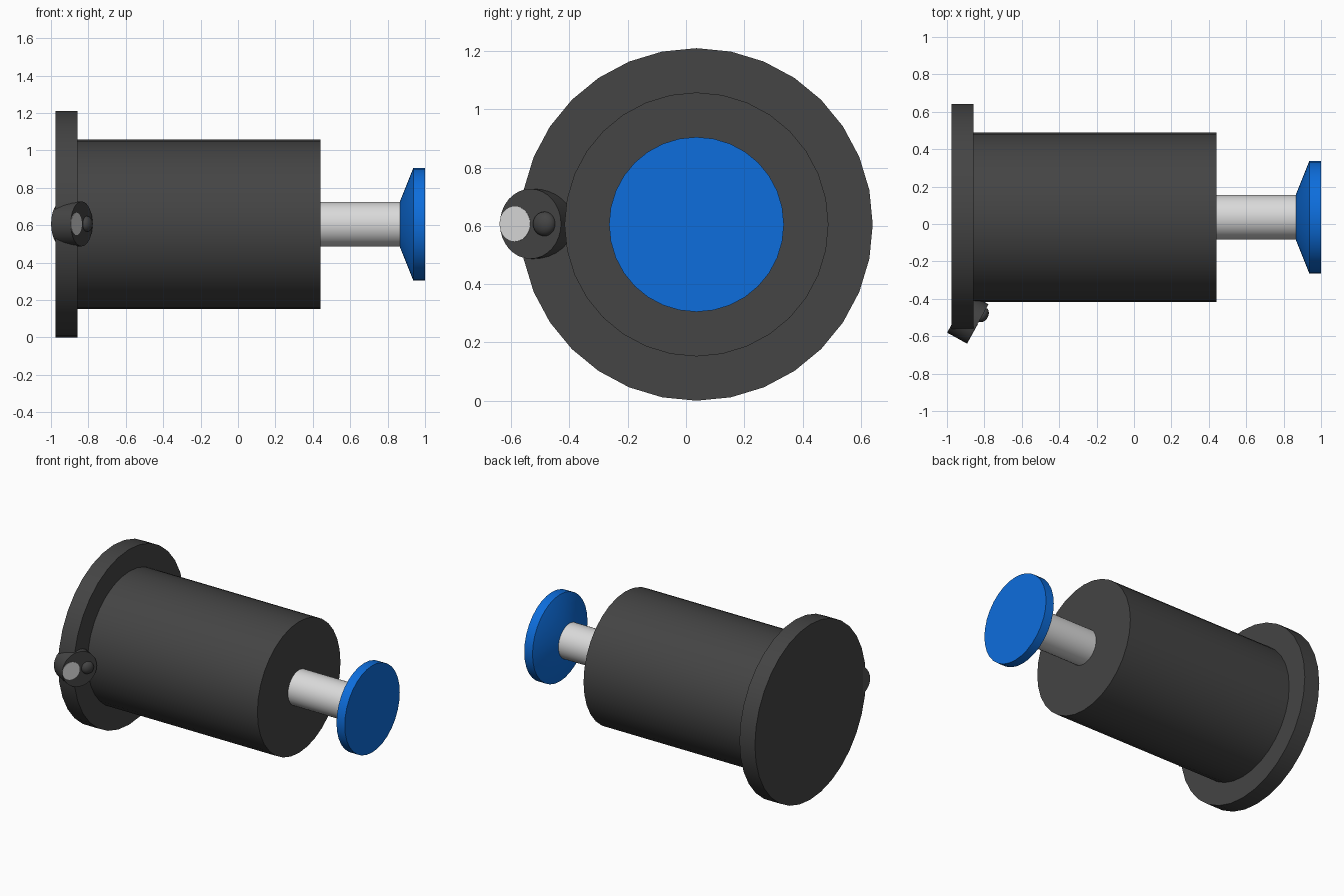
import bpy, bmesh, math
from mathutils import Vector, Matrix

if "Cube" in bpy.data.objects:
    bpy.data.objects.remove(bpy.data.objects["Cube"])

SIDES = 32
CY, CZ = 0.036, 0.605            # main axis runs along x through this point


def material(name, rgb):
    m = bpy.data.materials.new(name)
    m.use_nodes = True
    m.diffuse_color = (*rgb, 1)
    m.node_tree.nodes["Principled BSDF"].inputs["Base Color"].default_value = (*rgb, 1)
    return m


dark = material("dark grey", (0.058, 0.058, 0.058))
silver = material("light grey", (0.70, 0.70, 0.70))
blue = material("blue", (0.004, 0.155, 0.72))


def lathe(name, profile, mat, origin, axis):
    """Closed solid of revolution from (distance along axis, radius) pairs."""
    bm = bmesh.new()
    rings = []
    for d, r in profile:
        rings.append([bm.verts.new((r * math.cos(a), r * math.sin(a), d))
                      for a in (2 * math.pi * i / SIDES for i in range(SIDES))])
    for lo, hi in zip(rings, rings[1:]):
        for i in range(SIDES):
            j = (i + 1) % SIDES
            bm.faces.new((lo[i], lo[j], hi[j], hi[i]))
    bm.faces.new(rings[0][::-1])
    bm.faces.new(rings[-1])
    rot = Vector(axis).to_track_quat('Z', 'Y').to_matrix().to_4x4()
    bm.transform(Matrix.Translation(origin) @ rot)
    me = bpy.data.meshes.new(name)
    bm.to_mesh(me)
    bm.free()
    me.materials.append(mat)
    ob = bpy.data.objects.new(name, me)
    bpy.context.collection.objects.link(ob)
    bpy.ops.object.select_all(action='DESELECT')
    ob.select_set(True)
    bpy.context.view_layer.objects.active = ob
    bpy.ops.object.shade_smooth_by_angle(angle=math.radians(30))
    return ob


# Main stack along x: flange, barrel, plunger rod and push knob
main, x_axis = (0, CY, CZ), (1, 0, 0)
lathe("flange", [(-0.975, 0.605), (-0.857, 0.605)], dark, main, x_axis)
lathe("barrel", [(-0.86, 0.453), (0.44, 0.453)], dark, main, x_axis)
lathe("plunger_rod", [(0.43, 0.12), (0.87, 0.12)], silver, main, x_axis)
lathe("push_knob", [(0.865, 0.12), (0.937, 0.30), (1.0, 0.30)], blue, main, x_axis)

# Small tilted housing on the front rim of the flange
tilt = math.radians(29)
normal = Vector((math.cos(tilt), -math.sin(tilt), 0))
across = Vector((math.sin(tilt), math.cos(tilt), 0))
face = Vector((-0.836, -0.534, CZ + 0.002))
lathe("side_housing", [(-0.12, 0.12), (0, 0.12)], dark, face, normal)

# Light disc and rounded button on the housing face
lathe("housing_disc", [(-0.002, 0.06), (0.002, 0.06)], silver,
      face - across * 0.06, normal)
dome = [(0.03 * math.sin(t), 0.042 * math.cos(t))
        for t in (math.radians(a) for a in (-10, 0, 15, 30, 45, 60, 75, 87))]
lathe("housing_button", dome, dark, face + across * 0.055, normal)
